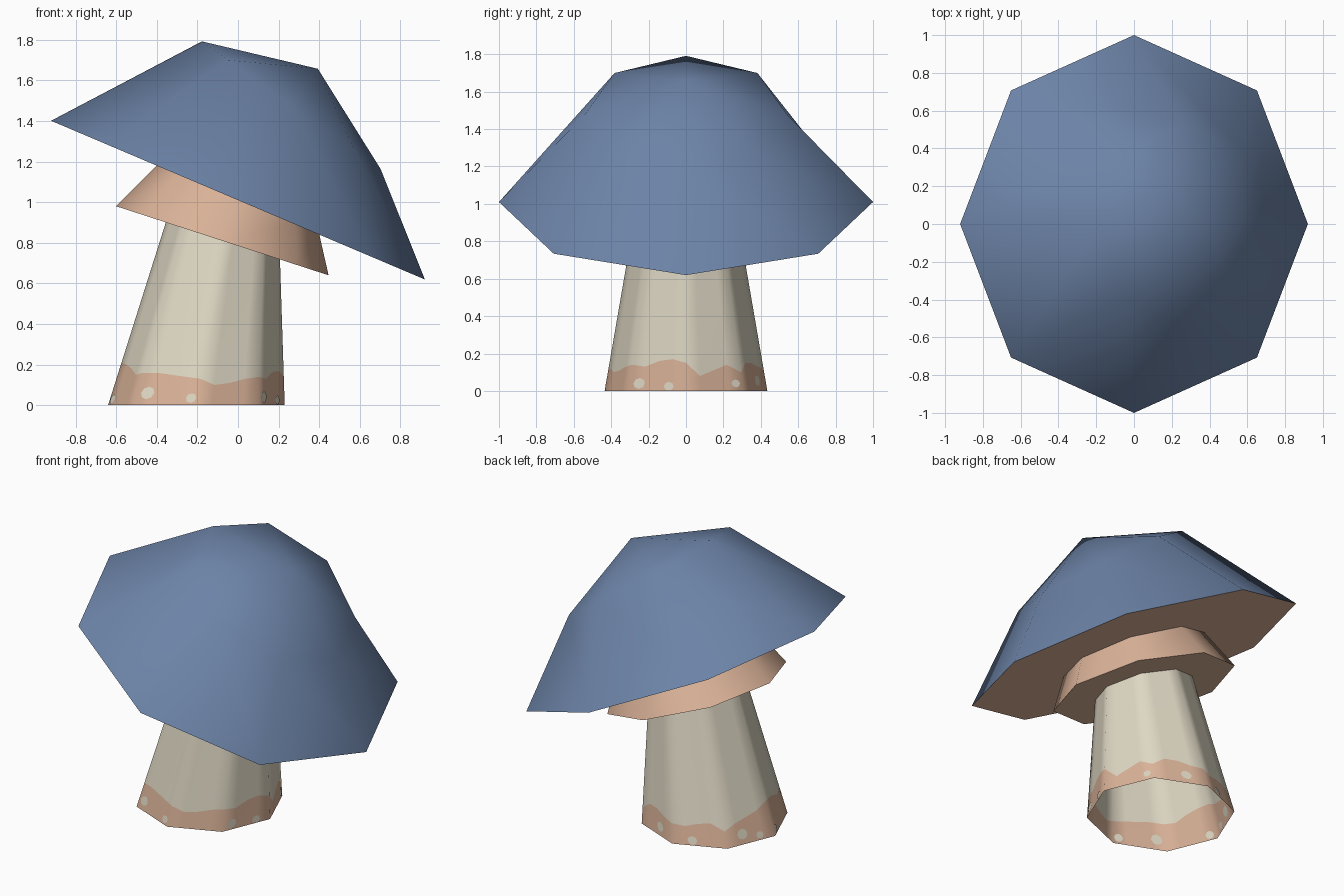
import bpy, math
from mathutils import Vector

if "Cube" in bpy.data.objects:
    bpy.data.objects.remove(bpy.data.objects["Cube"])


def material(name, rgb):
    m = bpy.data.materials.new(name)
    m.diffuse_color = (*rgb, 1)
    m.use_nodes = True
    m.node_tree.nodes["Principled BSDF"].inputs["Base Color"].default_value = m.diffuse_color
    return m


BLUE = material("cap blue", (0.150, 0.227, 0.386))
PEACH = material("peach", (0.70, 0.445, 0.314))
CREAM = material("cream", (0.73, 0.68, 0.546))


def ring(x, z, radius, tilt):
    """Octagon centred on (x, 0, z), leaning towards +x by tilt degrees."""
    t = math.radians(tilt)
    return [Vector((x + radius * math.cos(a) * math.cos(t), radius * math.sin(a),
                    z - radius * math.cos(a) * math.sin(t)))
            for a in (math.tau * i / 8 for i in range(8))]


def build(name, verts, faces, mats, indices=None, angle=60):
    me = bpy.data.meshes.new(name)
    me.from_pydata(verts, [], faces)
    for m in mats:
        me.materials.append(m)
    if indices:
        me.polygons.foreach_set("material_index", indices)
    ob = bpy.data.objects.new(name, me)
    bpy.context.collection.objects.link(ob)
    bpy.ops.object.select_all(action='DESELECT')
    ob.select_set(True)
    bpy.context.view_layer.objects.active = ob
    bpy.ops.object.shade_smooth_by_angle(angle=math.radians(angle))
    return ob


# Cap: tilted rim, more strongly tilted shoulder ring, apex, flat underside
rim = ring(0, 1.01, 1.0, 23)
shoulder = ring(0.262, 1.478, 0.54, 35.5)
faces = []
for i in range(8):
    j = (i + 1) % 8
    faces += [(i, j, 8 + i), (j, 8 + j, 8 + i), (8 + i, 8 + j, 16)]
faces.append(tuple(reversed(range(8))))
build("cap", rim + shoulder + [Vector((0.393, 0, 1.657))], faces,
      [BLUE, PEACH], [0] * 24 + [1])

# Skirt: flared collar under the cap, closed below
faces = [(i, (i + 1) % 8, 8 + (i + 1) % 8, 8 + i) for i in range(8)]
faces.append(tuple(reversed(range(8))))
build("skirt", ring(-0.077, 0.81, 0.55, 18) + ring(0, 1.01, 0.435, 23),
      faces, [PEACH])

# Stem: open leaning octagonal tube, surface addressed by k (0..32 around) and height
base = ring(-0.205, 0, 0.435, 0)
top = ring(-0.074, 0.812, 0.295, 18)


def stem_point(k, h=None):
    side, f = int(k // 4) % 8, (k % 4) / 4
    b = base[side].lerp(base[(side + 1) % 8], f)
    t = top[side].lerp(top[(side + 1) % 8], f)
    return t if h is None else b.lerp(t, h / t.z)


edge = [.15, .08, .11, .14, .10, .15, .15, .13, .12, .11, .13, .14, .10, .13, .15, .17,
        .21, .20, .18, .15, .16, .16, .15, .14, .13, .10, .11, .13, .14, .13, .16, .17]
n = len(edge)
verts = ([stem_point(k, 0) for k in range(n)]
         + [stem_point(k, edge[k]) for k in range(n)]
         + [stem_point(k) for k in range(n)])
faces = [(r * n + k, r * n + (k + 1) % n, (r + 1) * n + (k + 1) % n, (r + 1) * n + k)
         for r in range(2) for k in range(n)]
build("stem", verts, faces, [PEACH, CREAM], [0] * n + [1] * n)

# Cream spots on the painted stem base, as thin plates outside and inside
spots = [(20.7, .06, .036), (23.6, .035, .028), (28.7, .04, .034), (16.5, .03, .028),
         (30.8, .025, .028), (3.5, .04, .025), (6.5, .055, .034), (9.5, .03, .03),
         (13.4, .06, .036), (14.8, .03, .025)]
verts, faces = [], []
for k, h, r in spots:
    du = stem_point(k + .1, h) - stem_point(k - .1, h)
    out = du.cross(stem_point(k, h + .05) - stem_point(k, h)).normalized()
    for sign in (1, -1):
        start = len(verts)
        for s in range(8):
            a = sign * math.tau * s / 8
            verts.append(stem_point(k + 12 * r * math.cos(a),
                                    max(0.002, h + .85 * r * math.sin(a))) + out * .003 * sign)
        faces.append(tuple(range(start, start + 8)))
build("stem_spots", verts, faces, [CREAM])
